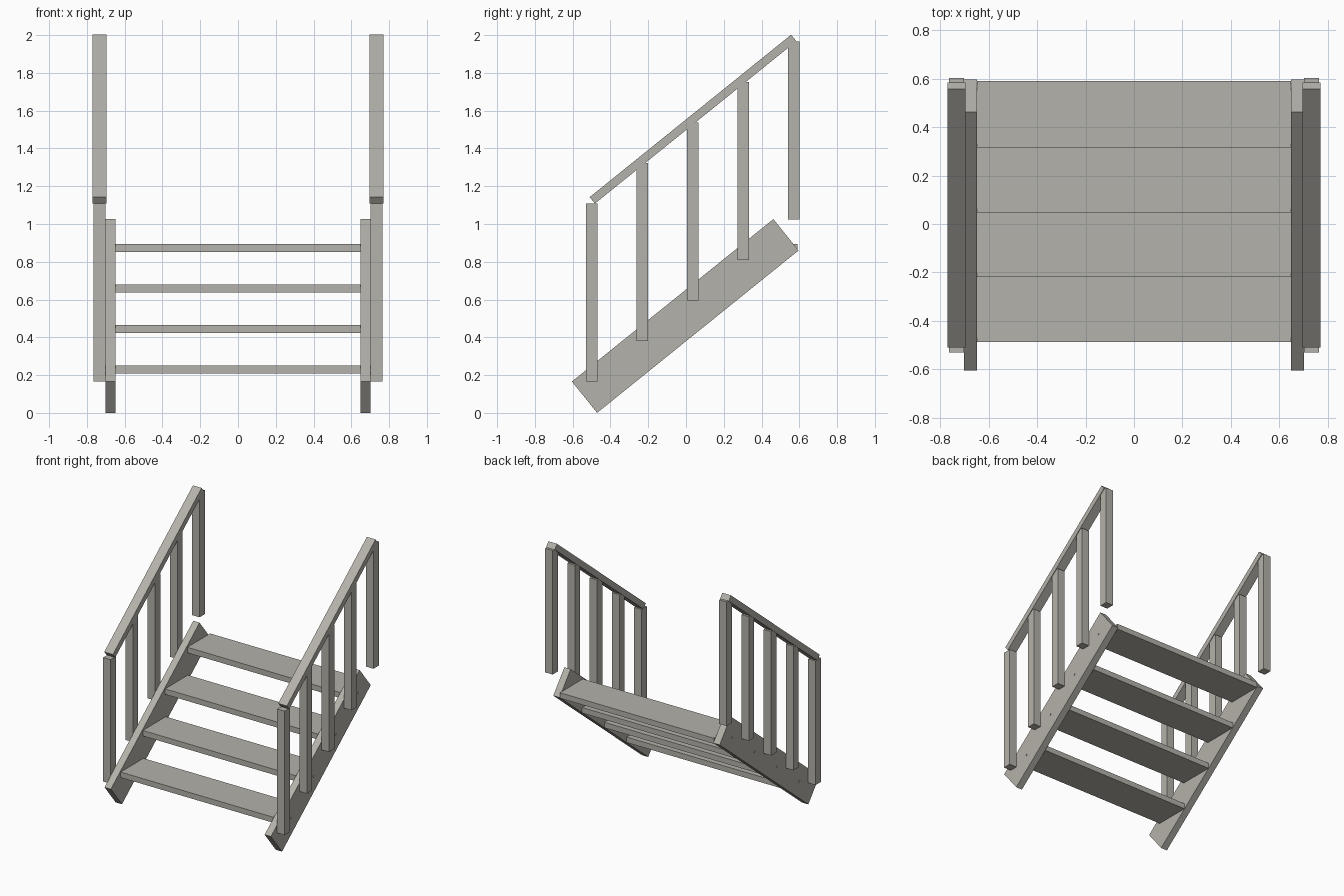
import bpy, math
from mathutils import Matrix

if "Cube" in bpy.data.objects:
    bpy.data.objects.remove(bpy.data.objects["Cube"])

wood = bpy.data.materials.new("weathered grey")
wood.diffuse_color = (0.46, 0.445, 0.405, 1)
wood.use_nodes = True
wood.node_tree.nodes["Principled BSDF"].inputs["Base Color"].default_value = wood.diffuse_color

SLOPE = math.atan2(0.86, 1.067)
STEP_Y, STEP_Z = 0.2673, 0.2145


def box(name, x, y, z, size, tilt=0.0):
    """Box centred at x, y, z, tilted about the x axis."""
    bpy.ops.mesh.primitive_cube_add(size=1)
    ob = bpy.context.object
    ob.name = name
    ob.data.transform(Matrix.Diagonal((*size, 1)))
    ob.location = (x, y, z)
    ob.rotation_euler.x = tilt
    ob.data.materials.append(wood)
    return ob


# treads
for i in range(4):
    box(f"tread_{i + 1}", 0, -0.349 + i * STEP_Y, 0.23 + i * STEP_Z,
        (1.296, 0.275, 0.042))

for side, s in (("left", -1), ("right", 1)):
    # sloping side board
    box(f"{side}_stringer", s * 0.674, -0.004, 0.513,
        (0.053, 1.37, 0.213), SLOPE)

    # handrail
    box(f"{side}_handrail", s * 0.7325, 0.037, 1.555,
        (0.073, 1.37, 0.044), SLOPE)

    # upright posts
    for i in range(5):
        box(f"{side}_post_{i + 1}", s * 0.7325, -0.499 + i * STEP_Y,
            0.637 + i * STEP_Z, (0.063, 0.063, 0.944))

    # small bolt heads where the treads meet the side board
    for i in range(4):
        bpy.ops.mesh.primitive_cylinder_add(
            vertices=10, radius=0.008, depth=0.01,
            location=(s * 0.7, -0.36 + i * STEP_Y, 0.215 + i * STEP_Z),
            rotation=(0, math.pi / 2, 0))
        bolt = bpy.context.object
        bolt.name = f"{side}_bolt_{i + 1}"
        bolt.data.materials.append(wood)
